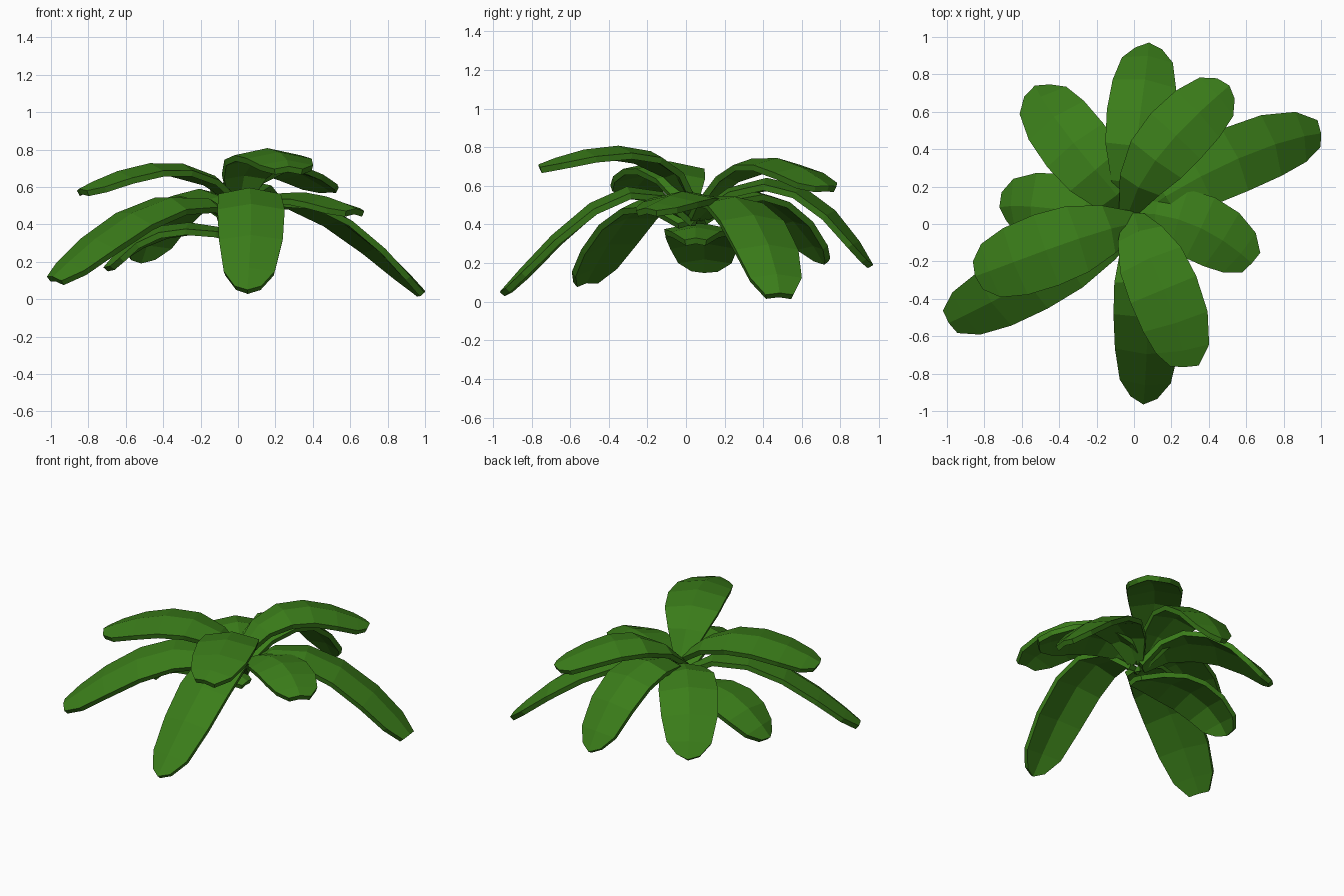
import bpy
from mathutils import Vector

if "Cube" in bpy.data.objects:
    bpy.data.objects.remove(bpy.data.objects["Cube"])

green = bpy.data.materials.new("leaf_green")
green.diffuse_color = (0.043, 0.205, 0.010, 1)
green.use_nodes = True
green.node_tree.nodes["Principled BSDF"].inputs["Base Color"].default_value = green.diffuse_color

# Stations along a leaf and the share of full half width at each
STATIONS = [(0, .3), (.17, .66), (.36, .93), (.55, 1), (.74, .95), (.9, .76), (1, .40)]


def midrib(pts, t):
    """Smooth cubic through four evenly spaced points."""
    knots = (0, 1 / 3, 2 / 3, 1)
    out = Vector((0, 0, 0))
    for i, p in enumerate(pts):
        w = 1
        for j, k in enumerate(knots):
            if j != i:
                w *= (t - k) / (knots[i] - k)
        out += Vector(p) * w
    return out


def leaf(name, half_width, roll, point, pts):
    """Folded low-poly blade: a raised midrib with a drooping facet on each side.
    point is how far the tip of the midrib reaches beyond the tip corners."""
    verts, faces = [], []
    for t, f in STATIONS:
        c = midrib(pts, t)
        tan = (midrib(pts, t + .01) - midrib(pts, t - .01)).normalized()
        side = Vector((tan.y, -tan.x, 0)).normalized()
        up = side.cross(tan)
        side = (side + up * roll).normalized()
        up = side.cross(tan)
        w = half_width * f
        back = tan * (point if t == 1 else 0)
        drop = up * w * .2
        verts += [c - side * w - drop - back, c, c + side * w - drop - back]
    for i in range(len(STATIONS) - 1):
        for j in range(2):
            a = i * 3 + j
            faces.append((a, a + 1, a + 4, a + 3))
    me = bpy.data.meshes.new(name)
    me.from_pydata([tuple(v) for v in verts], [], faces)
    me.materials.append(green)
    ob = bpy.data.objects.new(name, me)
    bpy.context.collection.objects.link(ob)
    m = ob.modifiers.new("thickness", 'SOLIDIFY')
    m.thickness = .033
    m.offset = -1


# Upper leaves
leaf("upper_leaf_back_right", .18, 0, .02,
     [(-.03, .06, .52), (.10, .32, .735), (.30, .55, .72), (.51, .74, .60)])
leaf("upper_leaf_front", .19, 0, 0,
     [(0, .06, .53), (.075, -.16, .77), (.20, -.46, .80), (.27, -.765, .71)])
leaf("upper_leaf_left", .20, 0, .01,
     [(.02, .01, .53), (-.27, -.07, .72), (-.58, -.18, .705), (-.85, -.28, .59)])

# Middle leaves
leaf("middle_leaf_back", .18, 0, .04,
     [(-.01, .03, .45), (.01, .39, .64), (.05, .71, .53), (.08, .97, .19)])
leaf("middle_leaf_right", .18, 0, 0,
     [(.02, .05, .45), (.33, .24, .55), (.68, .40, .36), (1.0, .485, .045)])
leaf("middle_leaf_front", .18, 0, .04,
     [(.01, .04, .42), (.06, -.28, .60), (.07, -.62, .415), (.05, -.965, .05)])
leaf("middle_leaf_left", .18, .2, 0,
     [(.03, .01, .42), (-.33, -.19, .55), (-.69, -.38, .38), (-.99, -.53, .12)])
leaf("middle_leaf_back_left", .19, 0, .03,
     [(0, .05, .43), (-.19, .27, .59), (-.39, .52, .49), (-.53, .74, .21)])

# Small lower leaves
leaf("small_leaf_right", .18, 0, 0,
     [(0, .06, .47), (.22, .03, .565), (.43, -.06, .56), (.63, -.21, .485)])
leaf("small_leaf_left", .19, 0, .02,
     [(.04, .05, .33), (-.24, .06, .41), (-.50, .09, .36), (-.72, .09, .17)])
